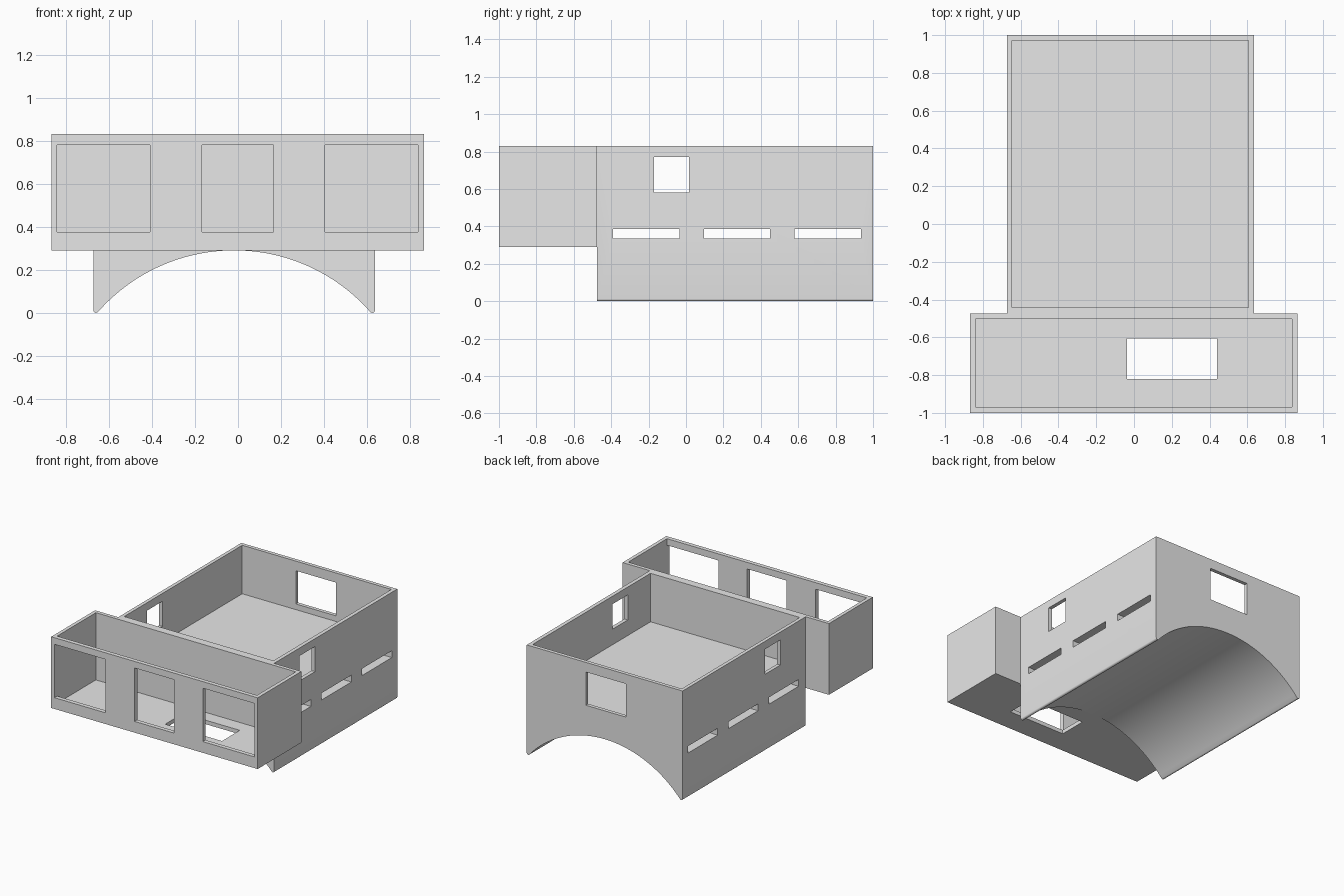
import bpy, bmesh
from math import sin, cos, pi, radians, sqrt, atan2

if "Cube" in bpy.data.objects:
    bpy.data.objects.remove(bpy.data.objects["Cube"], do_unlink=True)

# Single plain grey material
GREY = (0.8, 0.8, 0.8, 1)
grey = bpy.data.materials.new("plain grey")
grey.use_nodes = True
grey.diffuse_color = GREY
grey.node_tree.nodes["Principled BSDF"].inputs["Base Color"].default_value = GREY


def extrude_profile(name, points, y0, y1):
    """Solid made by sweeping an (x, z) outline from y0 to y1."""
    bm = bmesh.new()
    face = bm.faces.new([bm.verts.new((x, y0, z)) for x, z in points])
    swept = bmesh.ops.extrude_face_region(bm, geom=[face])["geom"]
    verts = [v for v in swept if isinstance(v, bmesh.types.BMVert)]
    bmesh.ops.translate(bm, verts=verts, vec=(0, y1 - y0, 0))
    bmesh.ops.recalc_face_normals(bm, faces=bm.faces)
    mesh = bpy.data.meshes.new(name)
    bm.to_mesh(mesh)
    bm.free()
    mesh.materials.append(grey)
    obj = bpy.data.objects.new(name, mesh)
    bpy.context.collection.objects.link(obj)
    return obj


def box(name, x, y, z):
    outline = [(x[0], z[0]), (x[1], z[0]), (x[1], z[1]), (x[0], z[1])]
    return extrude_profile(name, outline, *y)


def activate(obj):
    bpy.ops.object.select_all(action="DESELECT")
    obj.select_set(True)
    bpy.context.view_layer.objects.active = obj


def cut(obj, x, y, z):
    """Remove a box-shaped volume from the object."""
    cutter = box("cutter", x, y, z)
    cutter.hide_render = True
    mod = obj.modifiers.new("cut", "BOOLEAN")
    mod.operation = "DIFFERENCE"
    mod.solver = "EXACT"
    mod.object = cutter
    activate(obj)
    bpy.ops.object.modifier_apply(modifier=mod.name)
    bpy.data.objects.remove(cutter, do_unlink=True)


TOP, ARCH_TOP, JOIN = 0.83, 0.29, -0.475
ABOVE = TOP + 0.2

# Rear hall outline: straight sides, rounded feet and a shallow arch below
MID, HALF, TIP = -0.018, 0.654, 0.0125
foot = HALF - TIP
end_x, end_z = foot - TIP * cos(radians(45)), TIP * (1 - sin(radians(45)))
rise = ARCH_TOP - end_z
radius = (end_x ** 2 + rise ** 2) / (2 * rise)
centre_z = ARCH_TOP - radius
spread = atan2(end_x, end_z - centre_z)

left_foot = [(-foot + TIP * cos(a), TIP + TIP * sin(a))
             for a in [pi + radians(135) * i / 8 for i in range(8)]]
arch = [(radius * sin(a), centre_z + radius * cos(a))
        for a in [-spread + 2 * spread * i / 48 for i in range(49)]]
right_foot = [(-x, z) for x, z in reversed(left_foot)]
outline = [(-HALF, TOP)] + left_foot + arch + right_foot + [(HALF, TOP)]
hall = extrude_profile("rear_hall", [(x + MID, z) for x, z in outline], JOIN, 1.0)

# Open room above a thick floor
cut(hall, (-0.645, 0.607), (-0.442, 0.972), (0.462, ABOVE))
# Opposite side windows, back window and through slots
cut(hall, (-1, 1), (-0.17, 0.015), (0.58, 0.77))
cut(hall, (-0.195, 0.14), (0.9, 1.1), (0.505, 0.757))
for y in ((-0.39, -0.035), (0.095, 0.45), (0.58, 0.935)):
    cut(hall, (-1, 1), y, (0.335, 0.387))

# Front gallery: open box with three windows and a floor hatch
gallery = box("front_gallery", (-0.867, 0.865), (-1, JOIN), (ARCH_TOP, TOP))
cut(gallery, (-0.84, 0.837), (-0.968, -0.503), (0.32, ABOVE))
for x in ((-0.84, -0.41), (-0.167, 0.164), (0.405, 0.837)):
    cut(gallery, x, (-1.1, -0.9), (0.375, 0.78))
cut(gallery, (-0.037, 0.44), (-0.82, -0.607), (0.1, 0.5))

# Smooth arch and feet, crisp edges elsewhere
for obj in (hall, gallery):
    activate(obj)
    bpy.ops.object.shade_smooth_by_angle(angle=radians(30))
